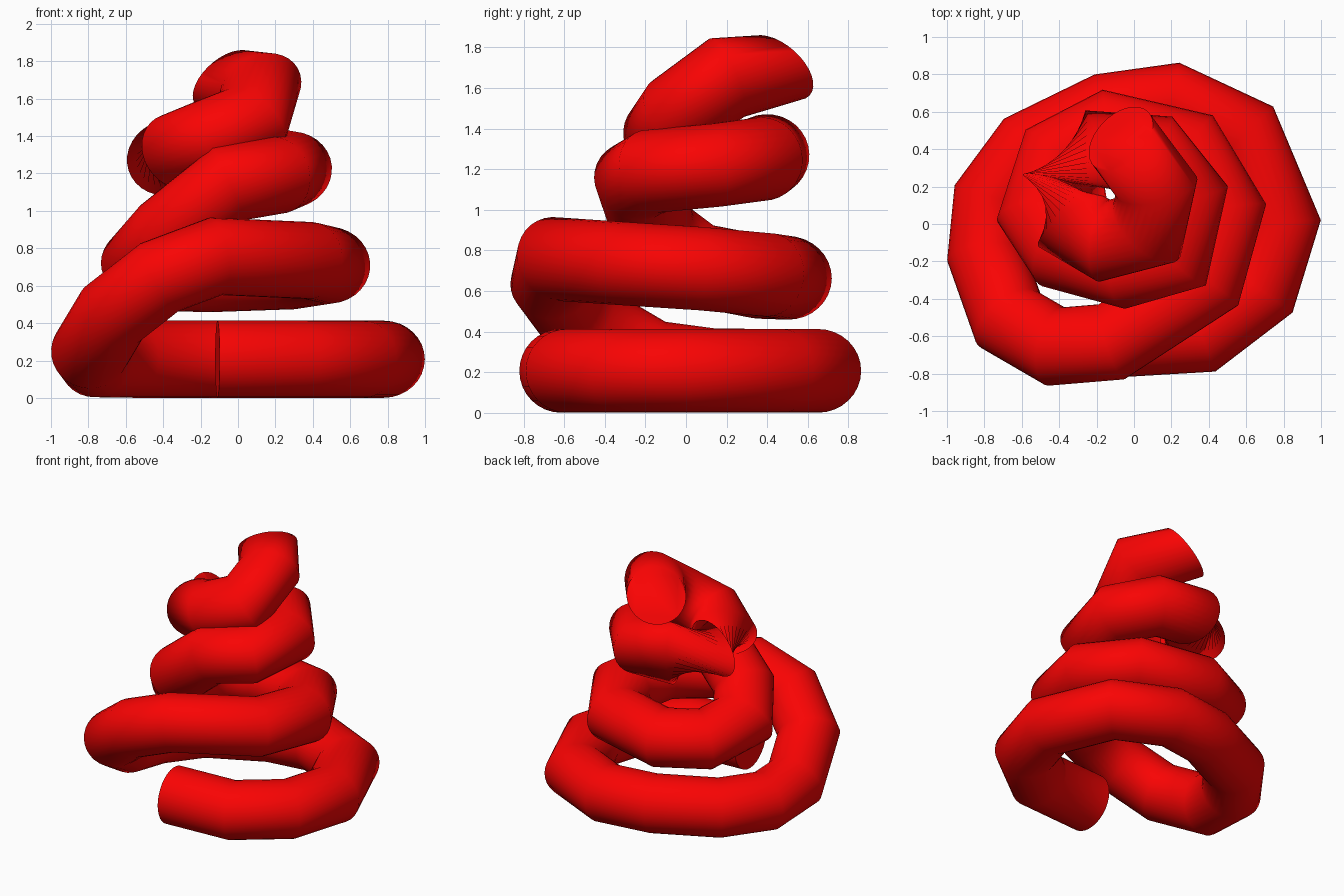
import bpy, bmesh, math
from mathutils import Vector, Matrix

if "Cube" in bpy.data.objects:
    bpy.data.objects.remove(bpy.data.objects["Cube"])

R, SIDES = 0.206, 32

# Centre line of the coil, bottom end to top end
path = [Vector(p) for p in [
    # lowest turn, flat on the ground
    (-0.11, -0.615, .207), (0.36, -0.587, .207), (0.67, -0.35, .207), (0.78, 0.01, .207),
    (0.585, 0.475, .207), (0.21, 0.65, .207), (-0.15, 0.60, .207), (-0.56, 0.40, .207),
    (-0.76, 0.13, .21), (-0.79, -0.17, .25),
    # second turn
    (-0.67, -0.51, .45), (-0.42, -0.655, .645), (-0.12, -0.63, .757), (0.38, -0.305, .735),
    (0.485, 0.075, .71), (0.29, 0.40, .68), (-0.14, 0.50, .665), (-0.41, 0.36, .67),
    (-0.51, 0.05, .73),
    # third turn
    (-0.38, -0.15, .88), (-0.05, -0.24, 1.145), (0.21, -0.165, 1.19), (0.28, 0.15, 1.22),
    (0.10, 0.375, 1.25), (-0.18, 0.395, 1.265), (-0.37, 0.20, 1.285),
    # small top turn
    (-0.33, 0.01, 1.32), (-0.16, -0.09, 1.39), (0.07, -0.03, 1.48), (0.12, 0.20, 1.65),
    (-0.07, 0.455, 1.70)]]
TWIST = {25: math.radians(105)}              # the crumpled ring
END_NORMAL = Vector((-.55, .55, .63)).normalized()  # slanted top end


def mitred_tube(name, pts, radius, sides, twist, end_normal):
    bm = bmesh.new()
    dirs = [(b - a).normalized() for a, b in zip(pts, pts[1:])]
    u = dirs[0].cross(Vector((0, 0, 1))).normalized()
    v = dirs[0].cross(u)
    ring = [(u * math.cos(t) + v * math.sin(t)) * radius
            for t in (2 * math.pi * i / sides for i in range(sides))]
    loops = []
    for i, p in enumerate(pts):
        d0 = dirs[max(i - 1, 0)]
        d1 = dirs[min(i, len(dirs) - 1)]
        n = (d0 + d1).normalized()
        if i == len(pts) - 1:
            # top end is a true circle, tilted upward
            q = d0.rotation_difference(end_normal)
            offs = [q @ o for o in ring]
        else:
            m = Matrix.Rotation(twist.get(i, 0), 3, d0)
            # slide the ring along the incoming segment onto the mitre plane
            offs = [o - d0 * (o.dot(n) / d0.dot(n)) for o in (m @ o for o in ring)]
        loops.append([bm.verts.new(p + o) for o in offs])
        q = d0.rotation_difference(d1)
        ring = [q @ o for o in ring]
    for a, b in zip(loops, loops[1:]):
        for k in range(sides):
            j = (k + 1) % sides
            bm.faces.new((a[k], a[j], b[j], b[k]))
    bm.faces.new(loops[0][::-1])
    bm.faces.new(loops[-1])
    bmesh.ops.recalc_face_normals(bm, faces=bm.faces)
    me = bpy.data.meshes.new(name)
    bm.to_mesh(me)
    bm.free()
    ob = bpy.data.objects.new(name, me)
    bpy.context.collection.objects.link(ob)
    return ob


coil = mitred_tube("coiled_tube", path, R, SIDES, TWIST, END_NORMAL)
red = bpy.data.materials.new("red")
red.diffuse_color = (0.95, 0.001, 0.001, 1)
red.use_nodes = True
red.node_tree.nodes["Principled BSDF"].inputs["Base Color"].default_value = red.diffuse_color
coil.data.materials.append(red)

bpy.context.view_layer.objects.active = coil
coil.select_set(True)
bpy.ops.object.shade_smooth_by_angle(angle=math.radians(75))
